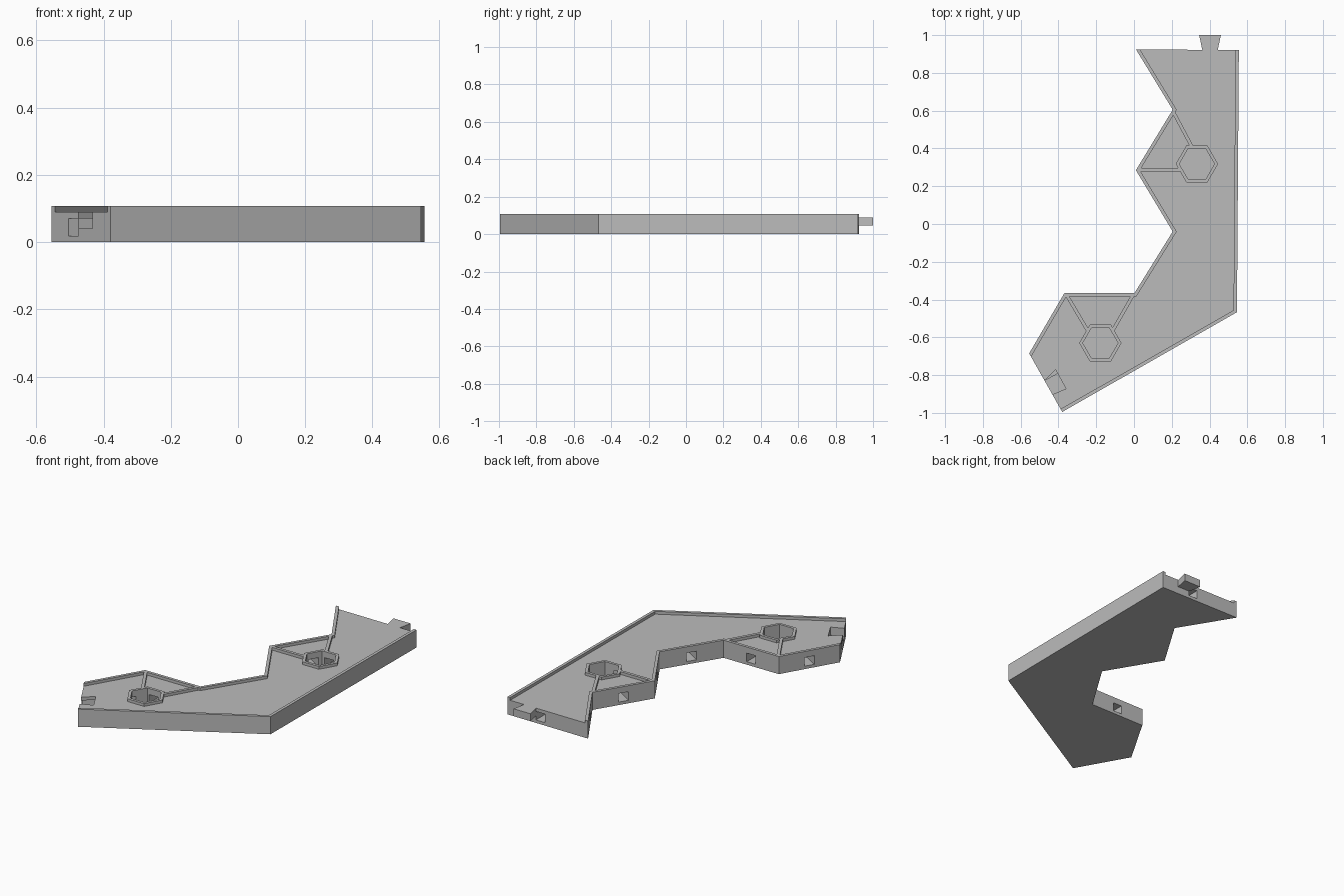
import bpy
import bmesh
from math import cos, sin, pi
from mathutils import Vector, geometry

if "Cube" in bpy.data.objects:
    bpy.data.objects.remove(bpy.data.objects["Cube"], do_unlink=True)

grey = bpy.data.materials.new("plain grey")
grey.use_nodes = True
grey.diffuse_color = (0.5, 0.5, 0.5, 1)
grey.node_tree.nodes["Principled BSDF"].inputs["Base Color"].default_value = (0.5, 0.5, 0.5, 1)

TOP, FLOOR, PIT, WALL = 0.107, 0.09, 0.015, 0.018


def prism(name, pts, z0, z1):
    """Upright prism over a flat outline."""
    bm = bmesh.new()
    face = bm.faces.new([bm.verts.new((p[0], p[1], z0)) for p in pts])
    grown = bmesh.ops.extrude_face_region(bm, geom=[face])["geom"]
    bmesh.ops.translate(bm, vec=(0, 0, z1 - z0),
                        verts=[v for v in grown if isinstance(v, bmesh.types.BMVert)])
    bmesh.ops.recalc_face_normals(bm, faces=bm.faces)
    mesh = bpy.data.meshes.new(name)
    bm.to_mesh(mesh)
    bm.free()
    mesh.materials.append(grey)
    obj = bpy.data.objects.new(name, mesh)
    bpy.context.collection.objects.link(obj)
    return obj


def cut(obj, cutter):
    """Subtract a cutter, then discard it."""
    mod = obj.modifiers.new("cut", 'BOOLEAN')
    mod.operation, mod.solver, mod.object = 'DIFFERENCE', 'EXACT', cutter
    bpy.context.view_layer.objects.active = obj
    bpy.ops.object.modifier_apply(modifier=mod.name)
    bpy.data.objects.remove(cutter, do_unlink=True)


def bar(name, a, b, width, z0, z1):
    """Straight bar between two plan points."""
    a, b = Vector(a), Vector(b)
    d = (b - a).normalized()
    side = Vector((-d.y, d.x)) * width / 2
    return prism(name, [a - side, b - side, b + side, a + side], z0, z1)


def hexagon(centre, radius):
    return [(centre[0] + radius * cos(k * pi / 3), centre[1] + radius * sin(k * pi / 3))
            for k in range(6)]


def inset(pts, amounts):
    """Move each edge of a counter-clockwise outline inward by its own amount."""
    lines = []
    for k, amount in enumerate(amounts):
        a, b = Vector(pts[k]), Vector(pts[(k + 1) % len(pts)])
        d = (b - a).normalized()
        n = Vector((-d.y, d.x)) * amount
        lines.append((a + n, b + n))
    result = []
    for k, (a, b) in enumerate(lines):
        p, q = lines[k - 1]
        hit = geometry.intersect_line_line(p.to_3d(), q.to_3d(), a.to_3d(), b.to_3d())
        result.append(hit[0].to_2d())
    return result


# Body outline, counter-clockwise from the outer back corner
outline = [(0.555, 0.92), (0.01, 0.925), (0.205, 0.605), (0.01, 0.285), (0.205, -0.04),
           (0.003, -0.365), (-0.368, -0.365), (-0.555, -0.685), (-0.38, -0.995), (0.545, -0.467)]
body = prism("body", outline, 0, TOP)

# Sunken tray: a rim remains on every edge except the two joining ends
open_ends = (0, 7)
cut(body, prism("tray_cutter", inset(outline, [-0.04 if k in open_ends else WALL
                                               for k in range(len(outline))]), FLOOR, TOP + 0.1))

# Hexagonal pits
hubs = [(0.333, 0.318), (-0.178, -0.63)]
for hub in hubs:
    cut(body, prism("pit_cutter", hexagon(hub, 0.093), PIT, TOP + 0.1))

# Cable channels running in from the middle of each notched edge
for k, depth in ((1, 0.2), (2, 0.25), (3, 0.24), (4, 0.2), (5, 0.25), (6, 0.29)):
    a, b = Vector(outline[k]), Vector(outline[k + 1])
    d = (b - a).normalized()
    n = Vector((-d.y, d.x))
    mid = (a + b) / 2
    cut(body, bar("channel_cutter", mid - n * 0.05, mid + n * depth, 0.06, PIT + 0.003, 0.07))

# Channels from the joining ends to the pits
for start, hub in (((0.333, 0.97), hubs[0]), ((-0.53, -0.825), hubs[1])):
    cut(body, bar("end_channel_cutter", start, hub, 0.06, PIT + 0.003, 0.07))

# Dovetail socket in the front joining end
socket = [(-0.488, -0.842), (-0.415, -0.772), (-0.36, -0.872), (-0.45, -0.91)]
cut(body, prism("socket_cutter", socket, 0.041, TOP + 0.1))

# Dovetail tab on the back joining end
prism("dovetail_tab", [(0.363, 0.915), (0.442, 0.915), (0.46, 1.0), (0.345, 1.0)], 0.045, FLOOR)

# Raised collars around the pits
for side, hub in zip(("back", "front"), hubs):
    collar = prism(side + "_collar", hexagon(hub, 0.112), FLOOR, TOP)
    cut(collar, prism("collar_cutter", hexagon(hub, 0.093), 0, TOP + 0.1))

# Low ribs from the collars to the rim corners
for name, a, b in (("back_rib_upper", (0.21, 0.59), (0.306, 0.41)),
                   ("back_rib_lower", (0.025, 0.287), (0.25, 0.287)),
                   ("front_rib_left", (-0.006, -0.377), (-0.11, -0.56)),
                   ("front_rib_right", (-0.356, -0.377), (-0.246, -0.563))):
    bar(name, a, b, 0.018, FLOOR, TOP)
